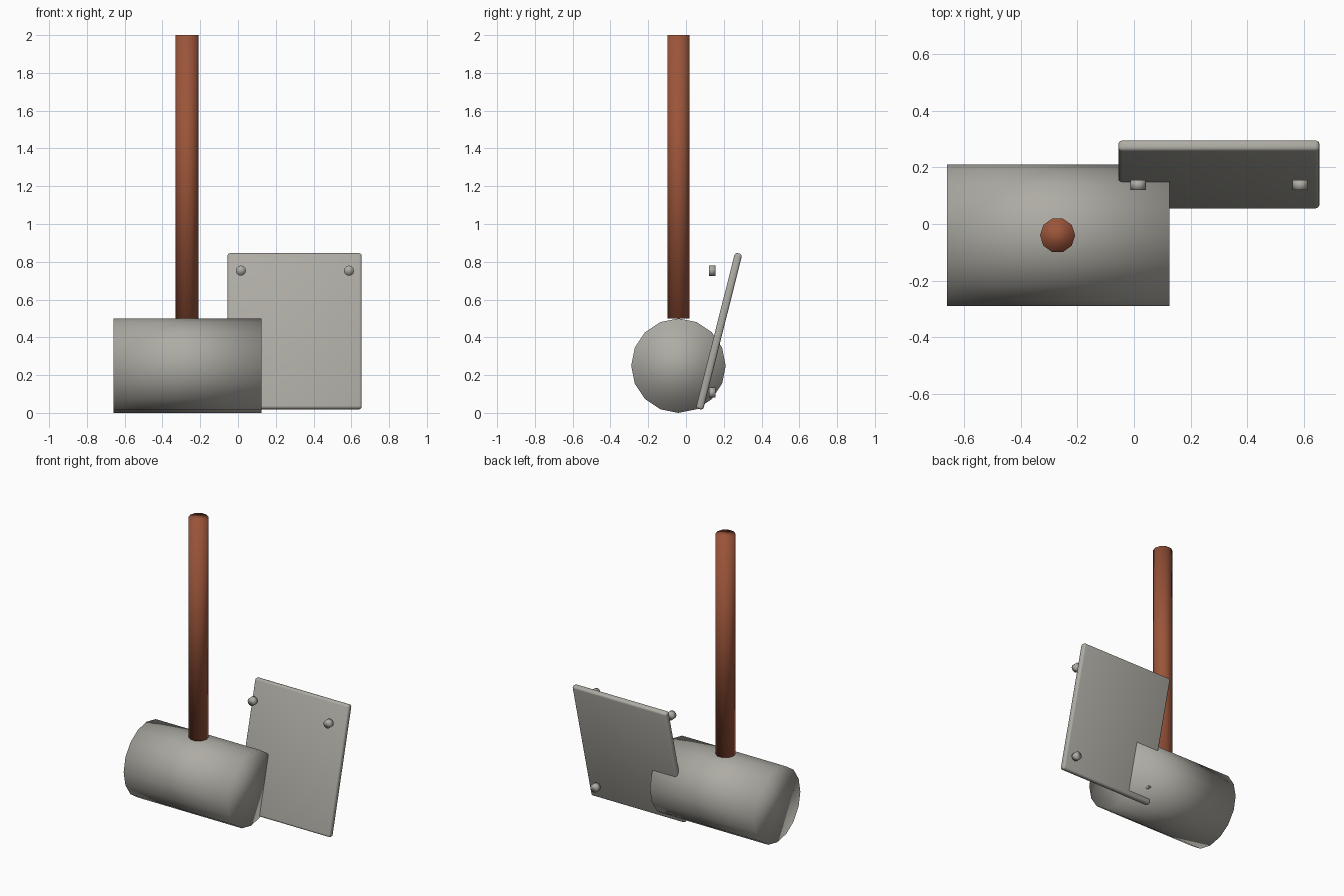
import bpy, math
from mathutils import Matrix

if "Cube" in bpy.data.objects:
    bpy.data.objects.remove(bpy.data.objects["Cube"])


def material(name, rgb):
    m = bpy.data.materials.new(name)
    m.diffuse_color = (*rgb, 1)
    m.use_nodes = True
    m.node_tree.nodes["Principled BSDF"].inputs["Base Color"].default_value = m.diffuse_color
    return m


steel = material("warm_grey_metal", (0.42, 0.41, 0.37))
wood = material("red_brown_wood", (0.33, 0.09, 0.042))


def finish(name, mat):
    ob = bpy.context.object
    ob.name = name
    ob.data.materials.append(mat)
    bpy.ops.object.shade_smooth()
    return ob


def rod(name, mat, sides, radius, length, centre, rot=(0, 0, 0), spin=0.0):
    bpy.ops.mesh.primitive_cylinder_add(vertices=sides, radius=radius, depth=length,
                                        location=centre, rotation=rot)
    ob = finish(name, mat)
    ob.data.transform(Matrix.Rotation(spin, 4, 'Z'))
    return ob


# Heavy cylindrical head lying along x
rod("hammer_head", steel, 16, 0.25, 0.785, (-0.2675, -0.04, 0.25), (0, math.pi / 2, 0))

# Upright handle
rod("handle", wood, 10, 0.062, 1.5, (-0.27, -0.04, 1.25), spin=math.pi / 2)

# Leaning plate with rounded edges
bpy.ops.mesh.primitive_cube_add(size=1, location=(0.3, 0.175, 0.432),
                                rotation=(-0.247, 0, 0))
plate = finish("back_plate", steel)
plate.data.transform(Matrix.Diagonal((0.71, 0.04, 0.85, 1)))
bevel = plate.modifiers.new("rounded_edges", 'BEVEL')
bevel.width = 0.014
bevel.segments = 3

# Four small studs at the plate corners
for side, x in (("left", 0.015), ("right", 0.587)):
    for level, z in (("lower", 0.108), ("upper", 0.753)):
        rod(f"stud_{level}_{side}", steel, 12, 0.027, 0.035, (x, 0.138, z),
            (math.pi / 2, 0, 0))
